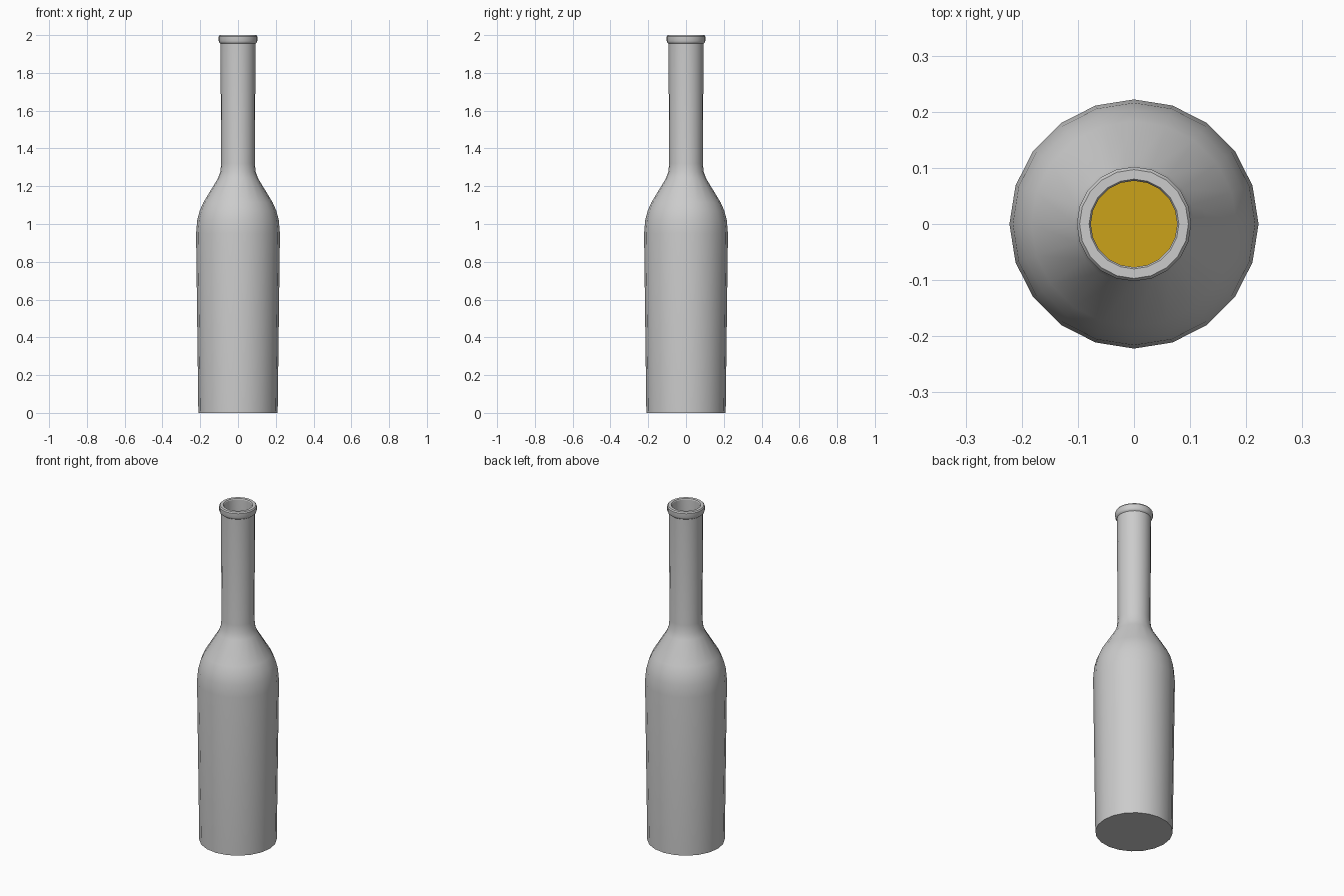
import bpy, bmesh, math

if "Cube" in bpy.data.objects:
    bpy.data.objects.remove(bpy.data.objects["Cube"])

SEGMENTS = 20


def lathe(name, profile, sharp=30):
    """Revolve (radius, z) points around z; points of radius 0 become poles."""
    bm = bmesh.new()
    verts = [bm.verts.new((r, 0, z)) for r, z in profile]
    edges = [bm.edges.new(pair) for pair in zip(verts, verts[1:])]
    bmesh.ops.spin(bm, geom=verts + edges, cent=(0, 0, 0), axis=(0, 0, 1),
                   angle=math.tau, steps=SEGMENTS, use_duplicate=False)
    bmesh.ops.remove_doubles(bm, verts=bm.verts, dist=0.0005)
    bmesh.ops.recalc_face_normals(bm, faces=bm.faces)
    mesh = bpy.data.meshes.new(name)
    bm.to_mesh(mesh)
    bm.free()
    obj = bpy.data.objects.new(name, mesh)
    bpy.context.collection.objects.link(obj)
    bpy.ops.object.select_all(action='DESELECT')
    bpy.context.view_layer.objects.active = obj
    obj.select_set(True)
    bpy.ops.object.shade_smooth_by_angle(angle=math.radians(sharp))
    return obj


# Bottle: outer wall from base to lip, then inner wall back down
outer = [(0, 0), (0.21, 0), (0.222, 0.95), (0.216, 1.02), (0.203, 1.07),
         (0.183, 1.115), (0.107, 1.24), (0.094, 1.275), (0.089, 1.32),
         (0.093, 1.955)]
lip = [(0.099, 1.96), (0.102, 1.968), (0.102, 1.993), (0.097, 2.0),
       (0.08, 2.0), (0.077, 1.995)]
inner = [(0.077, 1.31), (0.09, 1.24), (0.168, 1.11), (0.2, 1.02),
         (0.207, 0.95), (0.195, 0.02), (0, 0.02)]
lathe("bottle", outer + lip + inner)

# Liquid filling the body
liquid = lathe("liquid", [(0, 0.025), (0.19, 0.025), (0.202, 0.94),
                          (0.195, 1.02), (0.163, 1.11), (0, 1.11)])
amber = bpy.data.materials.new("amber")
amber.diffuse_color = (0.6, 0.36, 0.01, 1)
amber.use_nodes = True
amber.node_tree.nodes["Principled BSDF"].inputs["Base Color"].default_value = amber.diffuse_color
liquid.data.materials.append(amber)
